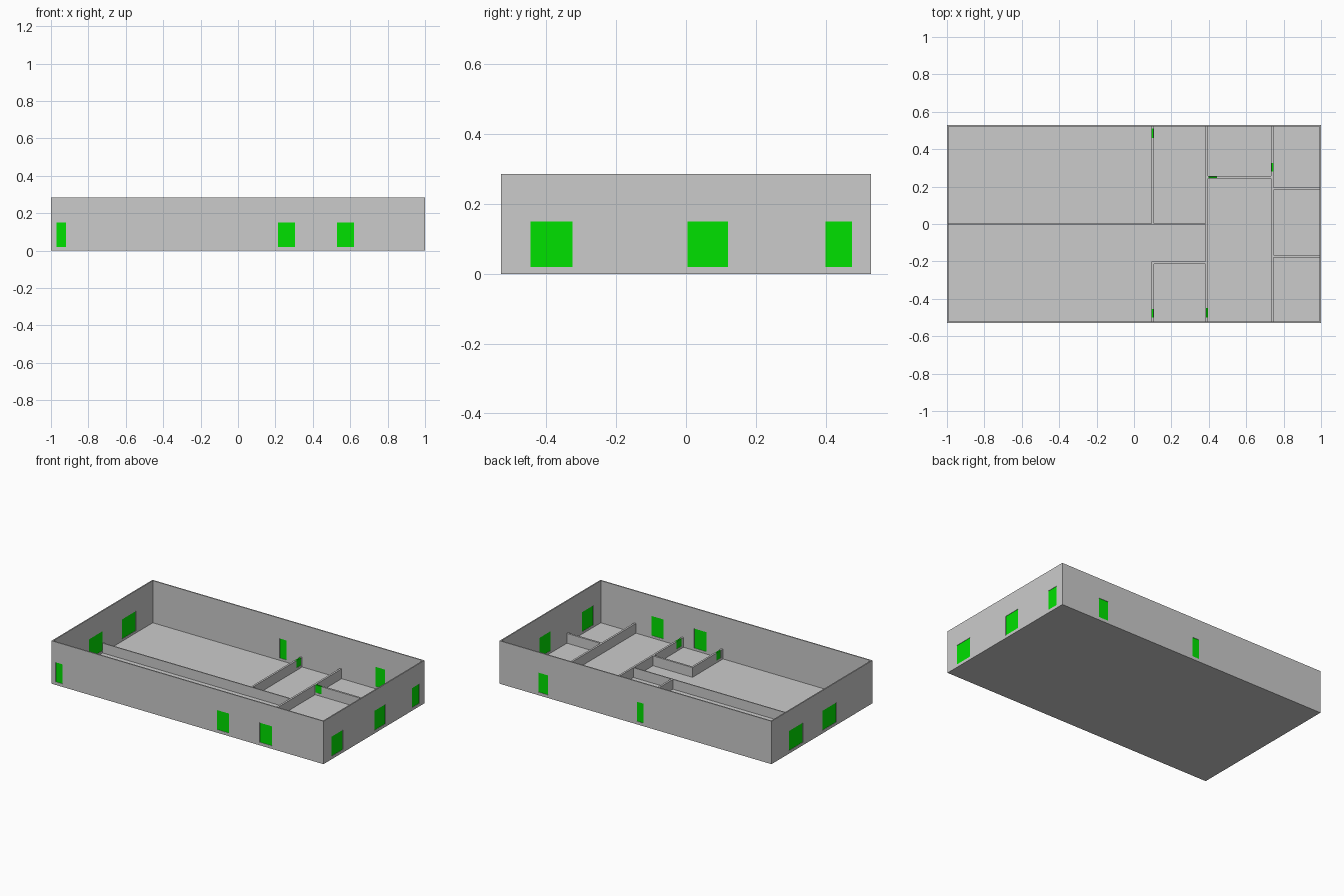
import bpy

if "Cube" in bpy.data.objects:
    bpy.data.objects.remove(bpy.data.objects["Cube"])

X, Y = 1.0, 0.53            # half footprint
H, T = 0.285, 0.008         # outer wall height and thickness
FLOOR, SILL, HEAD = 0.005, 0.02, 0.15
PH, PT = 0.07, 0.013        # partition height and thickness

green = bpy.data.materials.new("door_green")
green.diffuse_color = (0.0, 0.75, 0.0, 1)
green.use_nodes = True
green.node_tree.nodes["Principled BSDF"].inputs["Base Color"].default_value = green.diffuse_color


def box(name, x0, x1, y0, y1, z0, z1):
    bpy.ops.mesh.primitive_cube_add(size=1)
    o = bpy.context.object
    o.name = name
    for v in o.data.vertices:
        v.co = ((x0, x1)[v.co.x > 0], (y0, y1)[v.co.y > 0], (z0, z1)[v.co.z > 0])
    return o


def along(name, axis, c, t, a, b, z0, z1):
    """Box running a..b along an axis, centred at c on the other axis."""
    lo, hi = c - t / 2, c + t / 2
    if axis == 'x':
        return box(name, a, b, lo, hi, z0, z1)
    return box(name, lo, hi, a, b, z0, z1)


def wall(name, axis, c, t, a, b, top, head, doors=()):
    """Wall with door openings, each filled by a slightly recessed panel."""
    w = along(name, axis, c, t, a, b, FLOOR if top == PH else 0, top)
    for i, (d0, d1) in enumerate(doors):
        cut_top = head if head < top else top + 0.02
        cutter = along(f"{name}_cutter_{i}", axis, c, t * 4, d0, d1, SILL, cut_top)
        cutter.hide_render = True
        cutter.hide_viewport = True
        m = w.modifiers.new("opening", 'BOOLEAN')
        m.operation, m.solver, m.object = 'DIFFERENCE', 'EXACT', cutter
        p = along(f"{name}_door_{i}", axis, c, t * 0.4 if head < top else t * 0.8,
                  d0, d1, SILL, head)
        p.data.materials.append(green)


# Floor slab
box("floor", -X + T, X - T, -Y + T, Y - T, 0, FLOOR)

# Outer walls
h = T / 2
wall("front_wall", 'x', -Y + h, T, -X, X, H, HEAD,
     [(-0.97, -0.92), (0.215, 0.305), (0.53, 0.62)])
wall("back_wall", 'x', Y - h, T, -X, X, H, HEAD, [(-0.06, -0.01), (0.645, 0.715)])
wall("right_wall", 'y', X - h, T, -Y + T, Y - T, H, HEAD,
     [(-0.445, -0.325), (0.005, 0.12), (0.40, 0.475)])
wall("left_wall", 'y', -X + h, T, -Y + T, Y - T, H, HEAD,
     [(-0.15, -0.005), (0.20, 0.345)])

# Low inner partitions: axis, centre, thickness, start, end, doors
p, yi, xi = PT / 2, Y - T, X - T
partitions = [
    ('x', 0.0, 0.007, -xi, 0.39 - p, []),
    ('y', 0.10, PT, 0.0035, yi, [(0.46, 0.51)]),
    ('y', 0.10, PT, -yi, -0.208 + p, [(-0.50, -0.455)]),
    ('x', -0.208, PT, 0.10 + p, 0.39 - p, []),
    ('y', 0.39, PT, -yi, yi, [(-0.50, -0.45)]),
    ('x', 0.25, PT, 0.39 + p, 0.74 - p, [(0.398, 0.445)]),
    ('y', 0.74, PT, -yi, yi, [(0.28, 0.325)]),
    ('x', 0.188, PT, 0.74 + p, xi, []),
    ('x', -0.173, PT, 0.74 + p, xi, []),
]
for i, (axis, c, t, a, b, doors) in enumerate(partitions):
    wall(f"partition_{i}", axis, c, t, a, b, PH, PH, doors)
